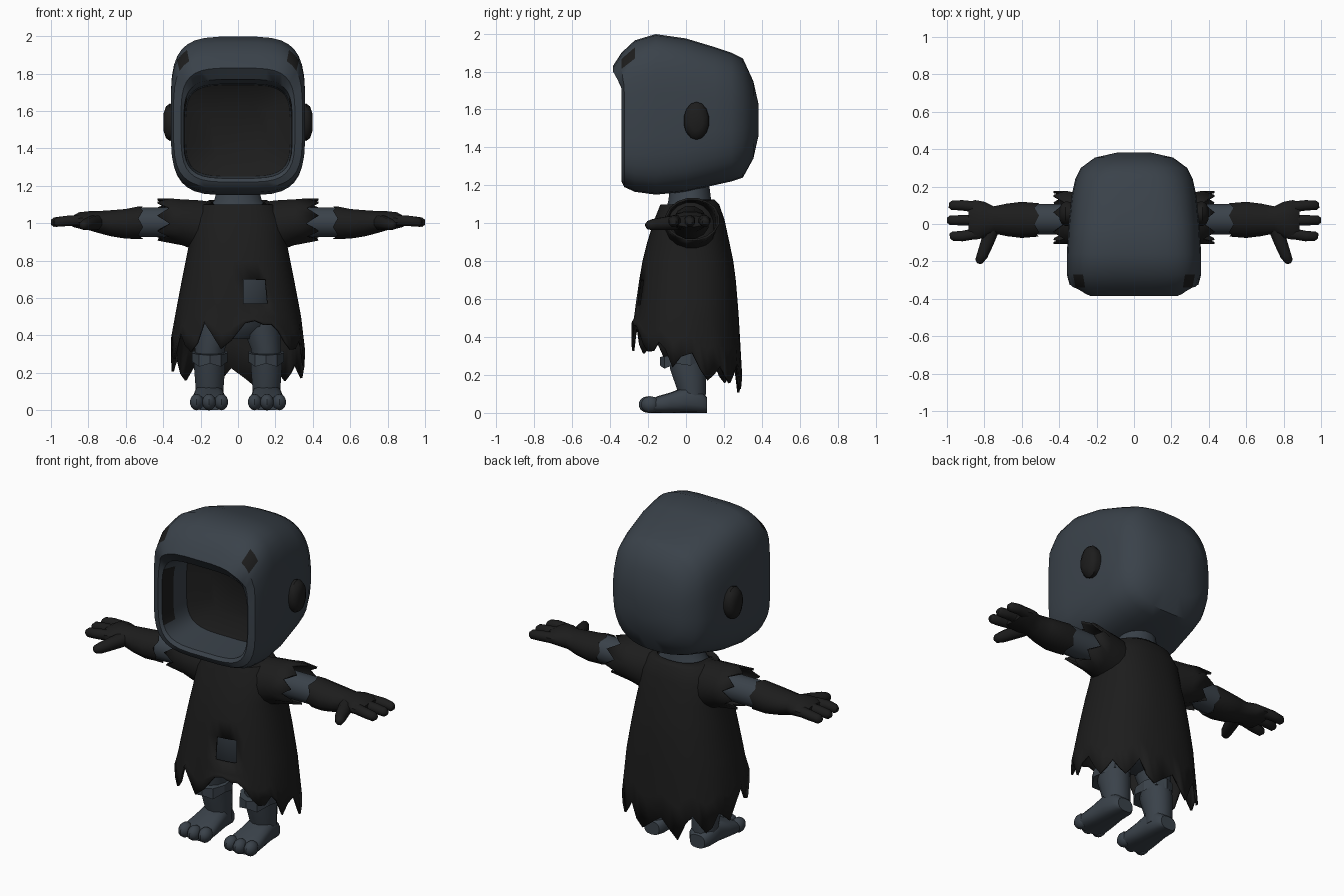
import bpy, bmesh, math, random
from mathutils import Vector

random.seed(4)
if "Cube" in bpy.data.objects:
    bpy.data.objects.remove(bpy.data.objects["Cube"])


def material(name, rgb):
    m = bpy.data.materials.new(name)
    m.use_nodes = True
    m.diffuse_color = (*rgb, 1)
    m.node_tree.nodes["Principled BSDF"].inputs["Base Color"].default_value = (*rgb, 1)
    return m


SLATE = material("slate skin", (0.042, 0.054, 0.068))
BLACK = material("charcoal cloth", (0.012, 0.012, 0.012))


def finish(name, bm, mats, rule=None, angle=40):
    bmesh.ops.recalc_face_normals(bm, faces=bm.faces)
    me = bpy.data.meshes.new(name)
    if rule:
        for f in bm.faces:
            f.material_index = rule(f.calc_center_median())
    bm.to_mesh(me)
    bm.free()
    for m in mats:
        me.materials.append(m)
    ob = bpy.data.objects.new(name, me)
    bpy.context.collection.objects.link(ob)
    bpy.ops.object.select_all(action="DESELECT")
    ob.select_set(True)
    bpy.context.view_layer.objects.active = ob
    bpy.ops.object.shade_smooth_by_angle(angle=math.radians(angle))
    return ob


def loft(bm, rings, caps=True):
    """Skin a list of equal-length closed rings of points."""
    rows = [[bm.verts.new(p) for p in r] for r in rings]
    n = len(rows[0])
    for a, b in zip(rows, rows[1:]):
        for i in range(n):
            j = (i + 1) % n
            bm.faces.new((a[i], a[j], b[j], b[i]))
    if caps:
        bm.faces.new(rows[0])
        bm.faces.new(rows[-1])


def oval(center, u, v, n=12, e=2.0):
    """Superellipse ring around center spanned by half axes u and v."""
    c, u, v = Vector(center), Vector(u), Vector(v)
    pts = []
    for i in range(n):
        a = 2 * math.pi * (i + 0.5) / n
        p, q = math.cos(a), math.sin(a)
        pts.append(c + u * math.copysign(abs(p) ** (2 / e), p)
                   + v * math.copysign(abs(q) ** (2 / e), q))
    return pts


def blob(bm, center, size):
    r = bmesh.ops.create_uvsphere(bm, u_segments=10, v_segments=7, radius=1)
    for v in r["verts"]:
        v.co = Vector(center) + Vector(a * b for a, b in zip(v.co, size))


def finger(bm, path):
    """Tapered tube in the ground plane; path holds (point, radius)."""
    d = (Vector(path[-1][0]) - Vector(path[0][0])).normalized()
    side = Vector((-d.y, d.x, 0))
    loft(bm, [oval(p, side * r, (0, 0, r), 8) for p, r in path])


# Hooded head: y, half width, bottom, top, squareness and brim push per section,
# from the face recess forward, over the rim, then back
bm = bmesh.new()
sections = [(-.04, .16, 1.36, 1.64, 4, 0), (-.1, .28, 1.25, 1.74, 4, 0),
            (-.22, .285, 1.245, 1.745, 4, 0), (-.325, .29, 1.24, 1.77, 4, .03),
            (-.34, .305, 1.22, 1.83, 4, .045), (-.325, .345, 1.19, 1.9, 4, .015),
            (-.27, .36, 1.165, 1.965, 4, 0), (-.16, .36, 1.15, 1.998, 3.9, 0),
            (0, .35, 1.165, 1.975, 3.7, 0), (.15, .335, 1.2, 1.93, 3.3, 0),
            (.24, .315, 1.22, 1.9, 3.1, 0), (.3, .285, 1.24, 1.87, 2.8, 0),
            (.355, .21, 1.34, 1.75, 2.5, 0), (.382, .09, 1.46, 1.63, 2.3, 0)]
rings = []
for y, hw, zb, zt, e, push in sections:
    ring = oval((0, y, (zb + zt) / 2), (hw, 0, 0), (0, 0, (zt - zb) / 2), 36, e)
    for p in ring:
        # Brim pushed forward along the top
        p.y -= push * min(1, max(0, (p.z - 1.72) / .08))
    rings.append(ring)
loft(bm, rings)


def hood_colour(c):
    face = -.22 < c.y < -.03 and abs(c.x) < .27 and 1.26 < c.z < 1.73 and c.y > -.11
    lining = -.3 < c.y < -.24 and .27 < abs(c.x) < .295 and 1.3 < c.z < 1.7
    worn = abs(c.x) > .28 and 1.84 < c.z < 1.94 and -.37 < c.y < -.25
    return int(face or lining or worn)


finish("hooded_head", bm, [SLATE, BLACK], hood_colour)

# Side discs on the head
for side, s in (("left", 1), ("right", -1)):
    bm = bmesh.new()
    loft(bm, [oval((s * x, .055, 1.54), (0, r * .68, 0), (0, 0, r), 14)
              for x, r in ((.32, .09), (.365, .1), (.385, .085), (.397, .05))])
    finish(side + "_ear_disc", bm, [BLACK])

# Neck and torso under the cloth
bm = bmesh.new()
loft(bm, [oval((0, y, z), (rx, 0, 0), (0, ry, 0), 16)
          for z, y, rx, ry in ((.38, .03, .1, .1), (.45, .02, .21, .16), (.7, .015, .24, .2),
                               (.95, .02, .22, .17), (1.06, .02, .19, .13),
                               (1.12, .02, .13, .115), (1.2, .02, .11, .105))])
finish("torso", bm, [SLATE])

# Ragged tunic with a deeper hem at the back and a torn front
bm = bmesh.new()
N = 48
profile = [(1.125, .02, .15, .13), (1.1, .02, .2, .155), (1.02, .018, .25, .185),
           (.9, .012, .26, .217), (.8, .01, .28, .24), (.7, .008, .3, .255),
           (.57, .004, .325, .27), (.5, .002, .338, .277)]


def hem(p, i):
    front = max(-1, min(1, -p.y / .25))
    z = .285 + .1 * front + (.06, 0, -.06, .0)[i % 4] + random.uniform(-.03, .03)
    if front > .5 and .02 < p.x < .22:
        z = .47 + random.uniform(-.03, .02)
    return z


rings = [oval((0, y, z), (rx, 0, 0), (0, ry, 0), N, 2.3) for z, y, rx, ry in profile]
for p in rings[0]:
    if p.y < 0:
        p.z -= .04 * min(1, -p.y / .1)
last = oval((0, .003, 0), (.36, 0, 0), (0, .292, 0), N, 2.4)
hems = [hem(p, i) for i, p in enumerate(last)]
for t in (.5, 1):
    ring = []
    for top, low, h in zip(rings[7], last, hems):
        p = top.lerp(low, t)
        p.z = .5 + (h - .5) * t
        ring.append(p)
    rings.append(ring)
loft(bm, rings, caps=False)
hole = [f for f in bm.faces for c in [f.calc_center_median()]
        if c.y < -.15 and .04 < c.x < .14 and .57 < c.z < .7]
bmesh.ops.delete(bm, geom=hole, context="FACES")
tunic = finish("ragged_tunic", bm, [BLACK])
tunic.modifiers.new("cloth", "SOLIDIFY").thickness = .012

for side, s in (("left", 1), ("right", -1)):
    # Torn sleeve cap running out of the shoulder
    bm = bmesh.new()
    rings = [oval((s * x, y, z), (0, ry, 0), (0, 0, rz), 16)
             for x, y, z, ry, rz in ((.1, .02, .98, .12, .13), (.2, .025, .985, .135, .14),
                                     (.3, .03, 1.005, .138, .125), (.395, .035, 1.02, .145, .115))]
    for i, p in enumerate(rings[-1]):
        p.x += s * (.035 if i % 2 else -.03)
    loft(bm, rings, caps=False)
    sleeve = finish(side + "_sleeve", bm, [BLACK])
    sleeve.modifiers.new("cloth", "SOLIDIFY").thickness = .012

    # Bare upper arm
    bm = bmesh.new()
    loft(bm, [oval((s * x, .025, 1.005), (0, .084, 0), (0, 0, .082)) for x in (.2, .4, .54)])
    finish(side + "_upper_arm", bm, [SLATE])

    # Glove with cuff, palm, three fingers and a thumb
    bm = bmesh.new()
    rings = [oval((s * x, .022, z), (0, ry, 0), (0, 0, rz))
             for x, z, ry, rz in ((.52, 1.003, .092, .09), (.6, .997, .1, .082),
                                  (.68, 1.0, .09, .072), (.75, 1.007, .075, .06),
                                  (.8, 1.014, .1, .052), (.85, 1.015, .11, .045),
                                  (.885, 1.01, .095, .03))]
    for i, p in enumerate(rings[0]):
        p.x += s * (.012 if i % 2 else -.012)
    loft(bm, rings)
    for y0, y1, tip in ((.09, .1, .99), (.02, .02, 1.0), (-.05, -.065, .985)):
        finger(bm, [((s * .84, y0, 1.015), .032), ((s * .92, y1, 1.012), .03),
                    ((s * (tip - .015), y1, 1.006), .027), ((s * tip, y1, 1.005), .014)])
    finger(bm, [((s * .76, -.03, 1.005), .042), ((s * .785, -.1, 1.0), .038),
                ((s * .812, -.17, .993), .032), ((s * .828, -.2, .99), .024),
                ((s * .83, -.212, .99), .01)])
    finish(side + "_glove", bm, [BLACK], angle=50)

    # Leg
    bm = bmesh.new()
    loft(bm, [oval((s * x, y, z), (rx, 0, 0), (0, ry, 0))
              for x, y, z, rx, ry in ((.15, .035, .05, .075, .07), (.152, .028, .13, .078, .08),
                                      (.152, .01, .23, .086, .097), (.15, .0, .33, .083, .1),
                                      (.13, .0, .42, .1, .115), (.115, .01, .55, .11, .13))])
    finish(side + "_leg", bm, [SLATE])

    # Slanted knee wrap
    bm = bmesh.new()
    rings = [oval((s * .15, -.015, z), (.1, 0, 0), (0, .122, .015), 10)
             for z in (.245, .31)]
    for i, p in enumerate(rings[0]):
        p.z += .02 * (i % 2)
    loft(bm, rings)
    finish(side + "_knee_wrap", bm, [SLATE], angle=25)

    # Foot with three toes
    bm = bmesh.new()
    loft(bm, [oval((s * .155, y, h / 2), (hw, 0, 0), (0, 0, h / 2), 14, 2.8)
              for y, hw, h in ((.112, .05, .08), (.085, .072, .11), (.0, .08, .14),
                               (-.08, .09, .108), (-.15, .098, .088), (-.2, .085, .065))])
    for dx, y in ((-.066, -.193), (0, -.2), (.066, -.188)):
        blob(bm, (s * .155 + dx, y, .044), (.038, .05, .044))
    finish(side + "_foot", bm, [SLATE])
